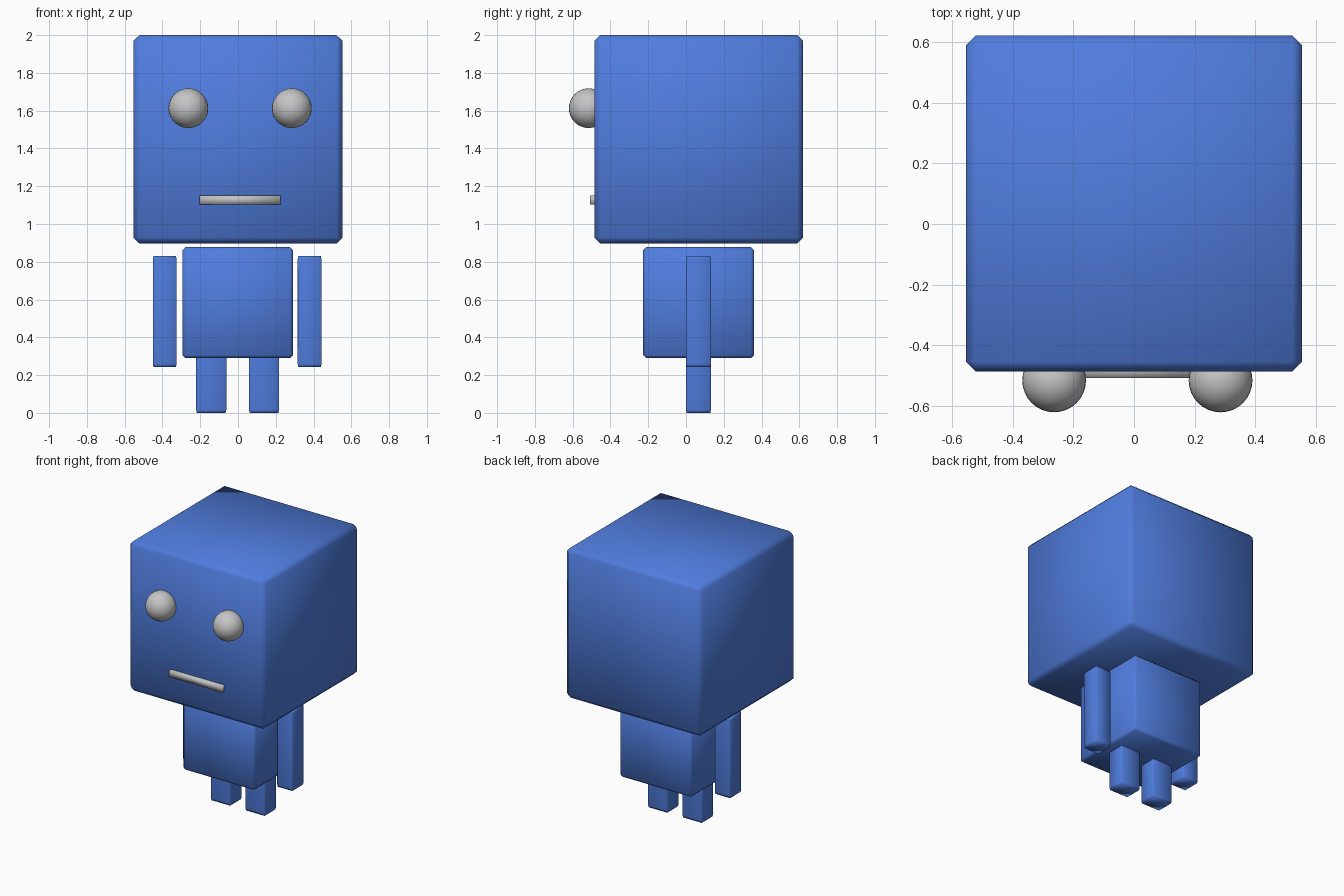
import bpy, bmesh
from mathutils import Matrix, Vector

if "Cube" in bpy.data.objects:
    bpy.data.objects.remove(bpy.data.objects["Cube"])


def material(name, rgb):
    m = bpy.data.materials.new(name)
    m.diffuse_color = (*rgb, 1.0)
    m.use_nodes = True
    m.node_tree.nodes["Principled BSDF"].inputs["Base Color"].default_value = m.diffuse_color
    return m


BLUE = material("blue", (0.08, 0.205, 0.73))
GREY = material("light grey", (0.56, 0.56, 0.56))


def finish(name, bm, mat):
    bmesh.ops.recalc_face_normals(bm, faces=bm.faces)
    for f in bm.faces:
        f.smooth = True
    me = bpy.data.meshes.new(name)
    bm.to_mesh(me)
    bm.free()
    me.materials.append(mat)
    ob = bpy.data.objects.new(name, me)
    bpy.context.collection.objects.link(ob)
    return ob


def box(name, lo, hi, mat, chamfer=0.028):
    """Unit cube, chamfered, then stretched to fill lo..hi; smooth shaded."""
    lo, hi = Vector(lo), Vector(hi)
    bm = bmesh.new()
    bmesh.ops.create_cube(bm, size=1)
    if chamfer:
        bmesh.ops.bevel(bm, geom=bm.edges[:], offset=chamfer, segments=1,
                        affect='EDGES', profile=0.5)
    bmesh.ops.scale(bm, vec=hi - lo, verts=bm.verts)
    bmesh.ops.translate(bm, vec=(lo + hi) / 2, verts=bm.verts)
    return finish(name, bm, mat)


def ball(name, centre, radius, mat):
    bm = bmesh.new()
    bmesh.ops.create_uvsphere(bm, u_segments=32, v_segments=16, radius=radius,
                              matrix=Matrix.Translation(centre))
    return finish(name, bm, mat)


# Head and body
box("head", (-0.553, -0.485, 0.897), (0.553, 0.62, 2.0), BLUE)
box("body", (-0.295, -0.227, 0.29), (0.292, 0.36, 0.877), BLUE)

# Arms and legs, one pair each
for side, arm_x, leg_x in (("left", -0.388, -0.142), ("right", 0.379, 0.138)):
    box(side + "_arm", (arm_x - 0.063, 0.0, 0.243),
        (arm_x + 0.063, 0.132, 0.83), BLUE)
    box(side + "_leg", (leg_x - 0.08, 0.0, 0.0),
        (leg_x + 0.08, 0.132, 0.587), BLUE)

# Face
for side, x in (("left", -0.263), ("right", 0.285)):
    ball(side + "_eye", (x, -0.515, 1.613), 0.105, GREY)
box("mouth", (-0.205, -0.507, 1.104), (0.226, -0.46, 1.151), GREY, chamfer=0)
